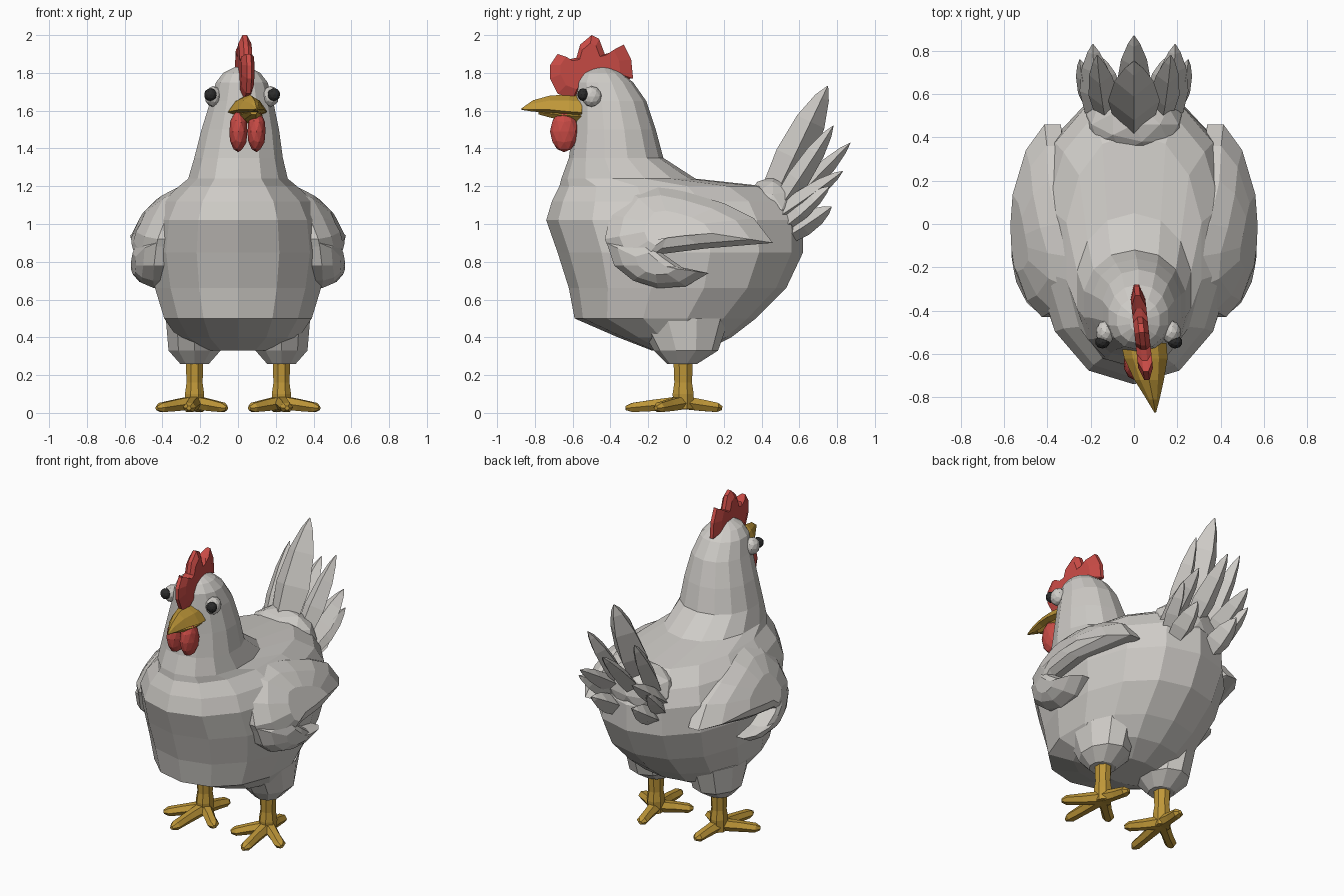
import bpy, bmesh, math
from mathutils import Vector

old = bpy.data.objects.get("Cube")
if old:
    bpy.data.objects.remove(old, do_unlink=True)


def material(name, rgb):
    m = bpy.data.materials.new(name)
    m.use_nodes = True
    m.diffuse_color = (*rgb, 1)
    m.node_tree.nodes["Principled BSDF"].inputs["Base Color"].default_value = (*rgb, 1)
    return m


WHITE = material("feather white", (0.62, 0.60, 0.57))
RED = material("comb red", (0.58, 0.07, 0.06))
YELLOW = material("beak yellow", (0.52, 0.31, 0.04))
BLACK = material("pupil black", (0.025, 0.025, 0.025))


def finish(name, bm, mat):
    bmesh.ops.recalc_face_normals(bm, faces=bm.faces)
    mesh = bpy.data.meshes.new(name)
    bm.to_mesh(mesh)
    bm.free()
    mesh.materials.append(mat)
    obj = bpy.data.objects.new(name, mesh)
    bpy.context.collection.objects.link(obj)
    return obj


def loft(name, rings, mat):
    """Skin a list of equally long point rings and close both ends."""
    bm = bmesh.new()
    loops = [[bm.verts.new(p) for p in ring] for ring in rings]
    n = len(loops[0])
    for a, b in zip(loops, loops[1:]):
        for i in range(n):
            j = (i + 1) % n
            bm.faces.new((a[i], a[j], b[j], b[i]))
    bm.faces.new(loops[0][::-1])
    bm.faces.new(loops[-1])
    return finish(name, bm, mat)


def oval(cx, cy, z, rx, ry, n=14, power=1.0):
    ring = []
    for i in range(n):
        a = math.tau * (i + 0.5) / n
        c, s = math.cos(a), math.sin(a)
        ring.append((cx + rx * math.copysign(abs(c) ** power, c),
                     cy + ry * math.copysign(abs(s) ** power, s), z))
    return ring


def spindle(name, start, end, stations, mat, n=4):
    """Tapered part along a line; stations are (t, width, thickness)."""
    start, end = Vector(start), Vector(end)
    d = (end - start).normalized()
    hint = Vector((0, 0, 1)) if abs(d.z) < 0.3 else Vector((0, 1, 0))
    side = d.cross(hint).normalized()
    up = side.cross(d)
    rings = []
    for t, w, h in stations:
        c = start.lerp(end, t)
        rings.append([c + side * w * math.cos(math.tau * i / n)
                      + up * h * math.sin(math.tau * i / n) for i in range(n)])
    return loft(name, rings, mat)


def plate(name, outline, layers, surface, mat, side=1):
    """Outline in y and z, domed over a surface by scaled layers (scale, offset)."""
    cy = sum(p[0] for p in outline) / len(outline)
    cz = sum(p[1] for p in outline) / len(outline)
    rings = []
    for s, off in layers:
        pts = [(cy + (y - cy) * s, cz + (z - cz) * s) for y, z in outline]
        rings.append([(side * (surface(y, z) + off), y, z) for y, z in pts])
    return loft(name, rings, mat)


def ball(name, centre, size, mat, detail=2):
    bm = bmesh.new()
    bmesh.ops.create_icosphere(bm, subdivisions=detail, radius=1)
    for v in bm.verts:
        v.co = Vector(centre) + Vector([a * b for a, b in zip(v.co, size)])
    return finish(name, bm, mat)


# Body, neck and head: z, front y, back y, half width
slices = [(.33, -.18, .10, .20), (.40, -.36, .24, .33), (.50, -.59, .37, .40),
          (.66, -.62, .53, .45), (.85, -.68, .62, .48), (1.02, -.74, .62, .46),
          (1.12, -.71, .56, .41), (1.20, -.67, .42, .32), (1.24, -.66, .05, .27),
          (1.35, -.62, -.12, .24), (1.50, -.60, -.16, .21), (1.65, -.59, -.21, .17),
          (1.75, -.58, -.28, .14), (1.80, -.55, -.34, .10), (1.83, -.50, -.40, .04)]
loft("body", [oval(.02 * max(0, min(1, (z - 1.3) * 3)), (f + b) / 2, z, w, (b - f) / 2,
                   power=.94) for z, f, b, w in slices], WHITE)

# Tail base and feathers
ball("tail_base", (0, .46, 1.08), (.23, .16, .17), WHITE)


def feather(name, base, tip, w, h):
    stations = [(0, .7 * w, .8 * h), (.4, w, h), (.7, .75 * w, .8 * h),
                (.9, .35 * w, .4 * h), (1, .03 * w, .03 * h)]
    spindle(name, base, tip, stations, WHITE)


feather("tail_feather_top", (0, .45, 1.10), (0, .75, 1.73), .12, .10)
feather("tail_feather_middle", (0, .50, 1.05), (0, .87, 1.43), .08, .05)
side_feathers = [((.12, .47, 1.05), (.17, .78, 1.52), .07, .06),
                 ((.16, .47, 1.03), (.19, .83, 1.28), .08, .05),
                 ((.17, .50, .98), (.25, .76, 1.20), .06, .05),
                 ((.13, .52, .93), (.15, .77, 1.09), .08, .06)]


# Wings: an upper panel and a lower lobe following the curve of the body
def wing_surface(y, z):
    curve = [(.60, .44), (.66, .47), (.72, .52), (.82, .54), (.95, .53), (1.10, .44), (1.25, .28)]
    for (z0, x0), (z1, x1) in zip(curve, curve[1:]):
        if z <= z1:
            break
    return x0 + (x1 - x0) * (z - z0) / (z1 - z0) - .5 * y * y


upper = [(-.30, 1.18), (-.40, 1.05), (-.43, .92), (-.38, .80), (-.28, .74), (-.14, .84),
         (.10, .87), (.46, .90), (.36, 1.03), (.20, 1.11), (0, 1.17), (-.15, 1.20)]
lower = [(-.42, .90), (-.38, .78), (-.28, .70), (-.15, .66), (0, .67), (.12, .74),
         (-.02, .77), (-.12, .84), (-.25, .95)]
wing_layers = [(.8, -.15), (1, -.09), (1, -.015), (.78, .025), (.4, .04)]

for s, label in ((1, "left"), (-1, "right")):
    plate(label + "_wing_upper", upper, wing_layers, wing_surface, WHITE, s)
    plate(label + "_wing_lower", lower, wing_layers, wing_surface, WHITE, s)

    for i, (a, b, w, h) in enumerate(side_feathers):
        feather(f"{label}_tail_feather_{i}", (s * a[0], *a[1:]), (s * b[0], *b[1:]), w, h)

    # Thigh, leg and toes
    x = s * .23
    loft(label + "_thigh", [oval(x, -.02 + dy, z, rx, ry, 10) for z, rx, ry, dy in
                            ((.26, .08, .08, 0), (.33, .145, .17, .02), (.50, .16, .25, 0))], WHITE)
    loft(label + "_leg", [oval(x, -.015, z, r, r * 1.1, 8) for z, r in
                          ((.02, .05), (.10, .055), (.16, .046), (.32, .052))], YELLOW)
    toes = {"middle": (.26, -.32), "outer": (.43, -.16), "inner": (.06, -.16), "back": (.20, .19)}
    for toe, (tx, ty) in toes.items():
        spindle(f"{label}_{toe}_toe", (x, -.015, .055), (s * tx, ty, .025),
                [(0, .045, .04), (.5, .034, .035), (.88, .036, .028), (1, .012, .012)], YELLOW, 6)

    # Eye with a forward facing pupil
    ball(label + "_eye", (.02 + s * .152, -.50, 1.675), (.045, .055, .055), WHITE)
    ball(label + "_pupil", (.022 + s * .168, -.545, 1.685), (.034, .03, .034), BLACK)

    # Wattle lobe
    ball(label + "_wattle", (.05 + s * .048, -.645, 1.49), (.05, .075, .11), RED)

# Comb, turned slightly with the head
comb = [(-.60, 1.66), (-.68, 1.69), (-.72, 1.77), (-.72, 1.84), (-.68, 1.90), (-.63, 1.87),
        (-.58, 1.88), (-.56, 1.95), (-.50, 2.0), (-.46, 1.98), (-.43, 1.90), (-.39, 1.91),
        (-.33, 1.95), (-.29, 1.87), (-.28, 1.77), (-.45, 1.76), (-.54, 1.74)]
plate("comb", comb, [(.72, -.034), (1, -.012), (1, .012), (.72, .034)],
      lambda y, z: .01 + .11 * (-.27 - y), RED)


# Beak: y, centre x, half width, top z, side z, bottom z
def beak(name, stations):
    rings = []
    for y, x, w, top, mid, low in stations:
        rings.append([(x, y, top), (x + .6 * w, y, top * .65 + mid * .35), (x + w, y, mid),
                      (x + .55 * w, y, low), (x - .55 * w, y, low), (x - w, y, mid),
                      (x - .6 * w, y, top * .65 + mid * .35)])
    loft(name, rings, YELLOW)


beak("beak_upper", [(-.55, .045, .105, 1.68, 1.59, 1.57), (-.62, .055, .10, 1.685, 1.595, 1.58),
                    (-.72, .07, .068, 1.68, 1.605, 1.59), (-.81, .088, .03, 1.655, 1.605, 1.595),
                    (-.87, .098, .004, 1.613, 1.608, 1.604)])
beak("beak_lower", [(-.55, .045, .085, 1.60, 1.57, 1.53), (-.65, .06, .07, 1.60, 1.575, 1.545),
                    (-.78, .083, .02, 1.60, 1.592, 1.58)])
